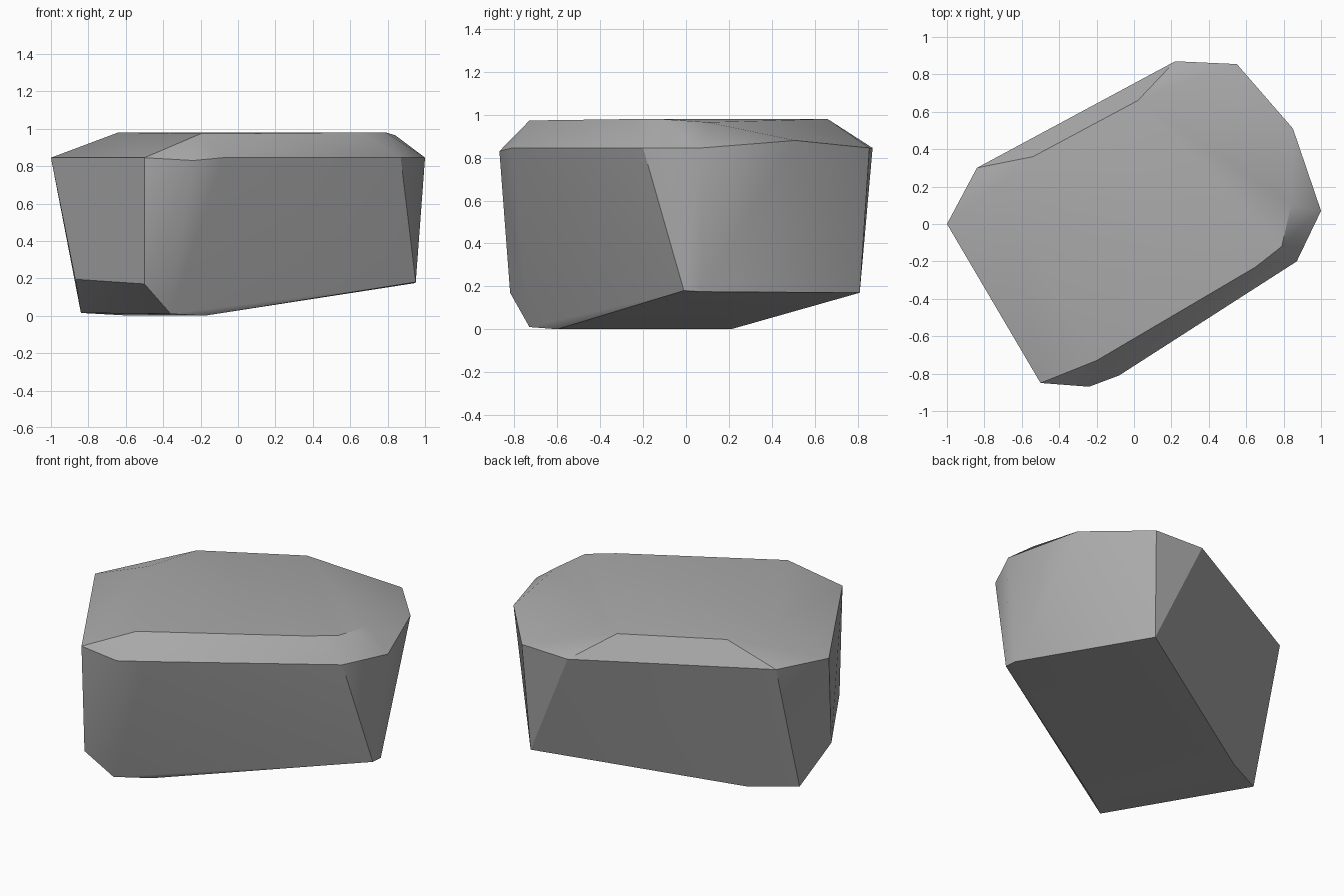
import bpy
import bmesh
import math
from mathutils import Vector

# Remove only the default cube
default_cube = bpy.data.objects.get("Cube")
if default_cube:
    bpy.data.objects.remove(default_cube, do_unlink=True)


def make_material(name, colour):
    material = bpy.data.materials.new(name)
    material.use_nodes = True
    material.diffuse_color = colour
    material.node_tree.nodes["Principled BSDF"].inputs["Base Color"].default_value = colour
    return material


def make_hull(name, corners, material):
    """Chiselled convex solid with nearly flat facets merged."""
    bm = bmesh.new()
    for corner in corners:
        bm.verts.new(Vector(corner))
    hull = bmesh.ops.convex_hull(bm, input=bm.verts[:])
    unused = [v for v in hull["geom_interior"] if isinstance(v, bmesh.types.BMVert)]
    bmesh.ops.delete(bm, geom=unused, context="VERTS")
    bmesh.ops.dissolve_limit(bm, angle_limit=math.radians(2),
                             verts=bm.verts[:], edges=bm.edges[:])
    bmesh.ops.recalc_face_normals(bm, faces=bm.faces[:])
    mesh = bpy.data.meshes.new(name)
    bm.to_mesh(mesh)
    bm.free()
    mesh.materials.append(material)
    obj = bpy.data.objects.new(name, mesh)
    bpy.context.collection.objects.link(obj)
    return obj


# Flat top with a chamfered border
top_ring = [
    (-.64, .02, .98), (-.2, -.73, .973), (.65, -.23, .98), (.79, -.12, .98),
    (.84, .1, .965), (.02, .66, .98), (-.54, .36, .978),
]

# Widest ring, where the walls meet the chamfer
rim = [
    (-1, 0, .845), (-.84, .3, .845), (.22, .87, .845), (.55, .855, .845),
    (.85, .51, .88), (1, .07, .845), (.87, -.2, .845), (-.08, -.81, .845),
    (-.24, -.87, .83), (-.5, -.85, .845),
]

# Lower wall corners
wall_foot = [
    (-.87, -.21, .195), (-.5, -.82, .17), (.95, -.01, .18),
    (.95, .07, .175), (.52, .81, .17),
]

# Resting face
base = [(-.84, .065, .015), (-.36, -.73, .01), (-.18, -.6, 0), (-.57, .21, 0)]

stone_grey = make_material("stone_grey", (.4, .4, .4, 1))
boulder = make_hull("boulder", top_ring + rim + wall_foot + base, stone_grey)

# Soft shading across shallow facets, crisp main edges
bpy.ops.object.select_all(action="DESELECT")
boulder.select_set(True)
bpy.context.view_layer.objects.active = boulder
bpy.ops.object.shade_smooth_by_angle(angle=math.radians(30))
